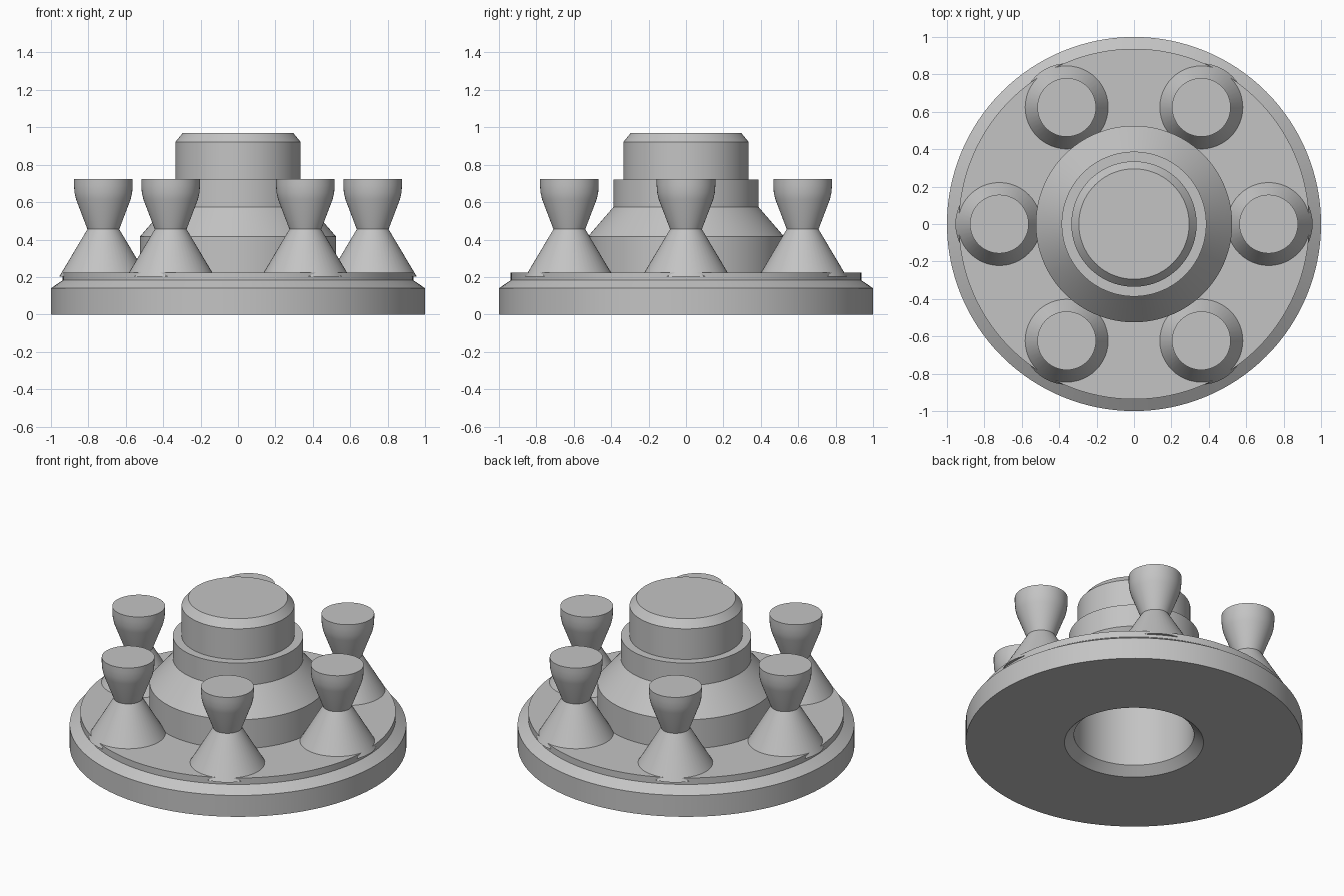
import bpy, bmesh, math

default = bpy.data.objects.get("Cube")
if default:
    bpy.data.objects.remove(default, do_unlink=True)

steel = bpy.data.materials.new("plain grey metal")
steel.use_nodes = True
GREY = (0.55, 0.55, 0.55, 1)
steel.diffuse_color = GREY
steel.node_tree.nodes["Principled BSDF"].inputs["Base Color"].default_value = GREY


def lathe(name, profile, segments, location=(0, 0, 0)):
    """Spin a (radius, height) profile around z; radius 0 closes at the axis."""
    bm = bmesh.new()
    verts = [bm.verts.new((r, 0, z)) for r, z in profile]
    edges = [bm.edges.new(pair) for pair in zip(verts, verts[1:])]
    bmesh.ops.spin(bm, geom=verts + edges, cent=(0, 0, 0), axis=(0, 0, 1),
                   angle=math.tau, steps=segments, use_merge=True)
    bmesh.ops.remove_doubles(bm, verts=bm.verts, dist=1e-5)
    bmesh.ops.recalc_face_normals(bm, faces=bm.faces)
    mesh = bpy.data.meshes.new(name)
    bm.to_mesh(mesh)
    bm.free()
    mesh.materials.append(steel)
    obj = bpy.data.objects.new(name, mesh)
    obj.location = location
    bpy.context.collection.objects.link(obj)
    bpy.ops.object.select_all(action='DESELECT')
    obj.select_set(True)
    bpy.context.view_layer.objects.active = obj
    bpy.ops.object.shade_smooth_by_angle(angle=math.radians(20))
    return obj


# Flange and stepped hub in one turned piece, with a chamfered blind bore below
lathe("flange_and_hub", [
    (0, 0.6), (0.357, 0.6), (0.357, 0.05), (0.413, 0),       # bore
    (1, 0), (1, 0.14), (0.937, 0.183), (0.937, 0.225),       # flange
    (0.525, 0.225), (0.525, 0.415), (0.387, 0.575),          # hub shoulder
    (0.387, 0.722), (0.335, 0.722), (0.335, 0.922),          # pilot
    (0.295, 0.97), (0, 0.97)], 128)

# Six waisted studs around the bolt circle
for i in range(6):
    a = i * math.tau / 6
    lathe(f"stud_{i + 1}", [
        (0, 0.203), (0.235, 0.203), (0.085, 0.455),          # conical foot
        (0.146, 0.615), (0.154, 0.65), (0.157, 0.69),        # flared cup
        (0.157, 0.724), (0, 0.724)], 48,
        (0.72 * math.cos(a), 0.72 * math.sin(a), 0))
